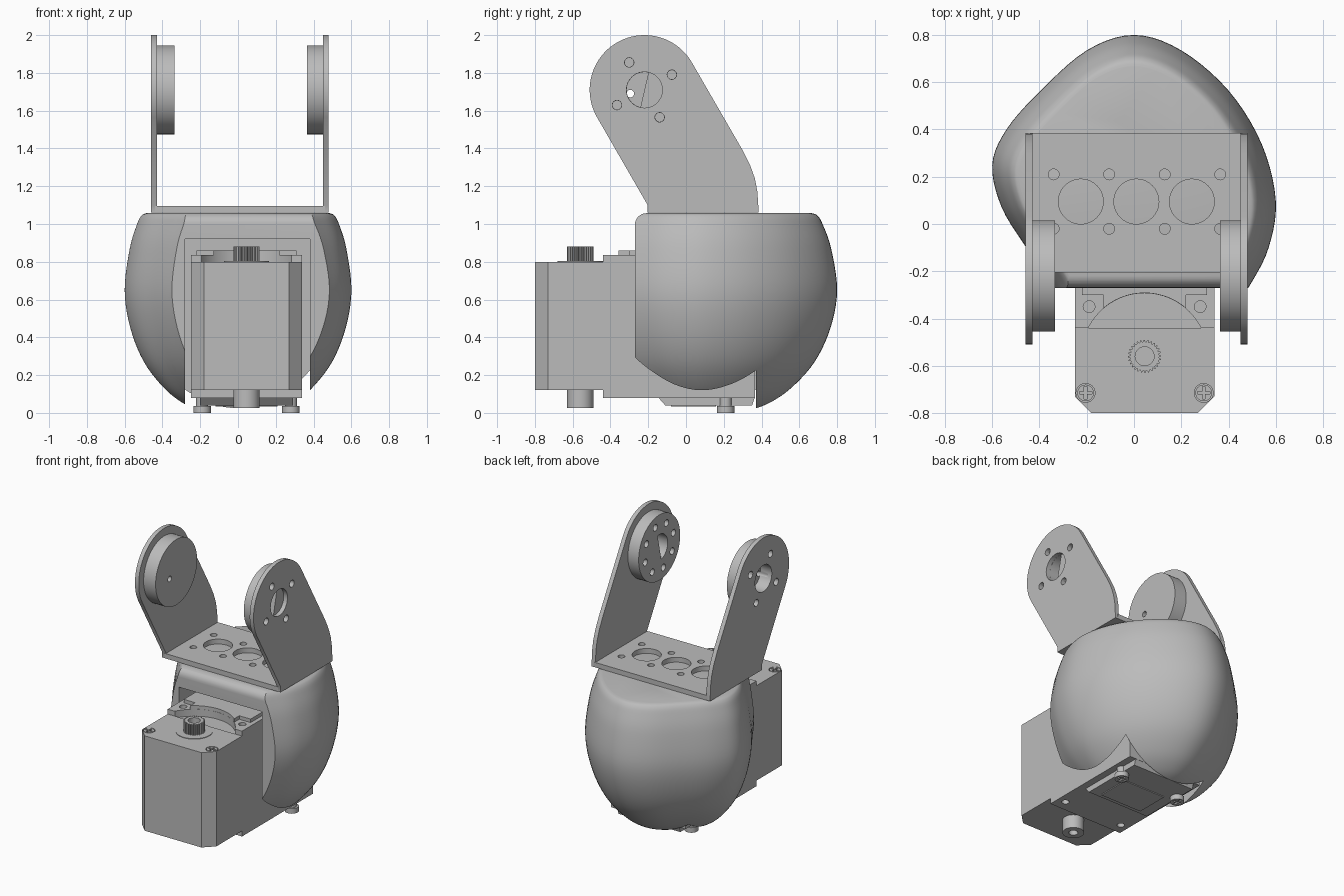
import bpy, bmesh, math
from mathutils import Vector, Matrix

cube = bpy.data.objects.get("Cube")
if cube:
    bpy.data.objects.remove(cube, do_unlink=True)

grey = bpy.data.materials.new("plain_grey")
grey.use_nodes = True
grey.diffuse_color = (0.5, 0.5, 0.5, 1)
for node in grey.node_tree.nodes:
    if node.type == 'BSDF_PRINCIPLED':
        node.inputs["Base Color"].default_value = (0.5, 0.5, 0.5, 1)


def finish(name, bm):
    bmesh.ops.recalc_face_normals(bm, faces=bm.faces)
    me = bpy.data.meshes.new(name)
    bm.to_mesh(me)
    bm.free()
    me.materials.append(grey)
    ob = bpy.data.objects.new(name, me)
    bpy.context.collection.objects.link(ob)
    return ob


def prism(name, pts, a, b, axis='z'):
    """Extrude a 2D outline from a to b: xy outline along z, or yz outline along x."""
    bm = bmesh.new()
    put = (lambda p, h: (p[0], p[1], h)) if axis == 'z' else (lambda p, h: (h, p[0], p[1]))
    lo = [bm.verts.new(put(p, a)) for p in pts]
    hi = [bm.verts.new(put(p, b)) for p in pts]
    bm.faces.new(lo)
    bm.faces.new(hi)
    n = len(pts)
    for i in range(n):
        j = (i + 1) % n
        bm.faces.new((lo[i], lo[j], hi[j], hi[i]))
    return finish(name, bm)


def arc(c, r, start=0, end=360, n=40):
    closed = end - start == 360
    steps = n if closed else n - 1
    return [(c[0] + r * math.cos(math.radians(start + (end - start) * i / steps)),
             c[1] + r * math.sin(math.radians(start + (end - start) * i / steps))) for i in range(n)]


def disc(name, c, r, a, b, axis='z', n=40):
    return prism(name, arc(c, r, n=n), a, b, axis)


def box(name, x0, x1, y0, y1, z0, z1):
    return prism(name, [(x0, y0), (x1, y0), (x1, y1), (x0, y1)], z0, z1)


def activate(ob):
    bpy.ops.object.select_all(action='DESELECT')
    ob.select_set(True)
    bpy.context.view_layer.objects.active = ob


def cut(ob, *cutters, operation='DIFFERENCE'):
    activate(ob)
    for c in cutters:
        c.hide_render = True
        mod = ob.modifiers.new("cut", 'BOOLEAN')
        mod.operation, mod.solver, mod.object = operation, 'EXACT', c
        bpy.ops.object.modifier_apply(modifier=mod.name)
        bpy.data.objects.remove(c, do_unlink=True)
    return ob


def spline(pts, closed, sub=5):
    """Catmull-Rom curve through the points."""
    n, out = len(pts), []
    get = lambda i: Vector(pts[i % n] if closed else pts[max(0, min(n - 1, i))])
    for i in range(n if closed else n - 1):
        p, q, r, s = (get(i + k) for k in (-1, 0, 1, 2))
        for k in range(sub):
            t = k / sub
            out.append(0.5 * (2 * q + (r - p) * t + (2 * p - 5 * q + 4 * r - s) * t ** 2
                              + (3 * q - p - 3 * r + s) * t ** 3))
    return out if closed else out + [Vector(pts[-1])]


# Egg-shaped shell: one plan outline scaled by a height profile
plan = spline([(0, .8), (.2, .735), (.4, .565), (.54, .34), (.6, .1), (.57, -.1), (.49, -.26),
               (.38, -.42), (.2, -.55), (0, -.6), (-.2, -.5), (-.35, -.27), (-.45, -.11),
               (-.56, .07), (-.6, .25), (-.54, .4), (-.4, .56), (-.2, .735)], True)
profile = spline([(.34, .015), (.48, .05), (.65, .13), (.83, .27), (.95, .45), (1, .65),
                  (.955, .87), (.89, 1.0), (.85, 1.045), (.81, 1.057)], False)
bm = bmesh.new()
rings = [[bm.verts.new((p.x * s, .1 + (p.y - .1) * s, z)) for p in plan] for s, z in profile]
for lo, hi in zip(rings, rings[1:]):
    for i in range(len(plan)):
        j = (i + 1) % len(plan)
        bm.faces.new((lo[i], lo[j], hi[j], hi[i]))
bm.faces.new(rings[0])
bm.faces.new(rings[-1])
shell = finish("shell", bm)

# Flat front with a rolled top edge, then the pocket for the motor
front = arc((-.21, .997), .06, 90, 180, 9) + [(-.27, -.1), (1, -.1), (1, 1.057)]
cut(shell, prism("front_trim", front, -1, 1, 'x'), operation='INTERSECT')
pocket = [(-.28, -.5), (.38, -.5), (.38, .37), (-.28, .37)]
cut(shell, prism("motor_pocket", pocket, -.2, .92))

# Bracket base with its holes
base = box("bracket_base", -.44, .46, -.205, .385, 1.06, 1.095)
for i in range(3):
    cut(base, disc("hole", (-.225 + i * .235, .095), .095, 1, 1.2))
for i in range(4):
    for y in (.21, -.02):
        cut(base, disc("hole", (-.34 + i * .235, y), .023, 1, 1.2, n=16))

# Bracket arms and round horns
hub = (-.22, 1.71)
arm = arc(hub, .29, 30, 210, 40) + [(-.203, 1.1), (-.203, 1.06), (.385, 1.06), (.378, 1.17),
                                   (.365, 1.24), (.34, 1.31), (.3, 1.39)]
around = lambda r, a: (hub[0] + r * math.cos(math.radians(a)), hub[1] + r * math.sin(math.radians(a)))
for side, a, b in (("right", -.46, -.43), ("left", .45, .48)):
    plate = prism(side + "_arm", arm, a, b, 'x')
    cut(plate, disc("hole", hub, .095, a - .1, b + .1, 'x'))
    for k in range(4):
        cut(plate, disc("hole", around(.166, 29 + 90 * k), .025, a - .1, b + .1, 'x', 16))

right_horn = disc("right_horn", hub, .235, -.43, -.335, 'x', 64)
cut(right_horn, disc("recess", hub, .095, -.5, -.37, 'x'),
    disc("hole", (-.295, 1.69), .02, -.5, -.2, 'x', 16))
left_horn = disc("left_horn", hub, .235, .365, .45, 'x', 64)
cut(left_horn, prism("half_hole", arc(hub, .094, 77, 257, 24), .2, .6, 'x'))
for k in range(8):
    cut(left_horn, disc("hole", around(.166, 29 + 45 * k), .024, .2, .6, 'x', 16))

# Motor: front body with chamfered corners, rear case with a round step
mx, my = .045, -.56
body = prism("motor_front", [(-.25, -.44), (-.25, -.73), (-.18, -.8), (.27, -.8), (.34, -.73), (.34, -.44)],
             .12, .8)
case = box("motor_case", -.25, .34, -.44, .365, .08, .835)
cut(case, disc("round_step", (mx, my), .267, .785, 1, n=64))
ledge = prism("motor_ledge", [(-.22, .3), (-.22, -.3), (-.13, -.3), (-.13, -.37), (.22, -.37),
                              (.22, -.3), (.31, -.3), (.31, .3)], .83, .86)
cut(ledge, disc("round_step", (mx, my), .268, .7, 1, n=64))
prism("bottom_cover", [(-.15, .085), (-.11, .04), (.35, .04), (.365, .085)], -.2, .29, 'x')
box("bottom_panel", -.12, .21, -.08, .16, .034, .045)


def cross_screw(name, x, y, r, z0, z1, slot_z):
    ob = disc(name, (x, y), r, z0, z1, n=24)
    w, l = r * .16, r * .75
    cut(ob, box("slot", x - w, x + w, y - l, y + l, slot_z - .01, slot_z + .01),
        box("slot", x - l, x + l, y - w, y + w, slot_z - .01, slot_z + .01))
    return ob


for s in (-1, 1):
    # Fixing holes and screws, mirrored about the motor axis
    cut(case, disc("hole", (mx + s * .235, -.35), .025, .75, 1, n=16),
        disc("hole", (mx + s * .235, -.36), .025, -.1, .13, n=16))
    x = mx + s * .25
    cut(body, disc("screw_seat", (x, -.715), .04, .78, 1, n=24))
    cross_screw("top_screw", x, -.715, .035, .775, .8, .8)
    disc("screw_post", (mx + s * .235, .21), .032, .03, .1, n=24)
    cross_screw("bottom_screw", mx + s * .235, .21, .046, 0, .036, 0)

# Output shaft with teeth, its collar and the lower pivot
disc("shaft_collar", (mx, my), .12, .79, .804, n=48)
teeth = []
for i in range(28):
    for k, r in enumerate((.07, .07, .061, .061)):
        t = math.tau * (i + k / 4) / 28
        teeth.append((mx + r * math.cos(t), my + r * math.sin(t)))
shaft = prism("toothed_shaft", teeth, .79, .88)
cut(shaft, disc("bore", (mx, my), .04, .82, 1, n=24))
pivot = disc("lower_pivot", (mx, my), .07, .025, .13)
cut(pivot, disc("bore", (mx, my), .03, -.1, .08, n=24))

for ob in bpy.context.scene.objects:
    if ob.type == 'MESH':
        activate(ob)
        bpy.ops.object.shade_smooth_by_angle(angle=math.radians(32))
